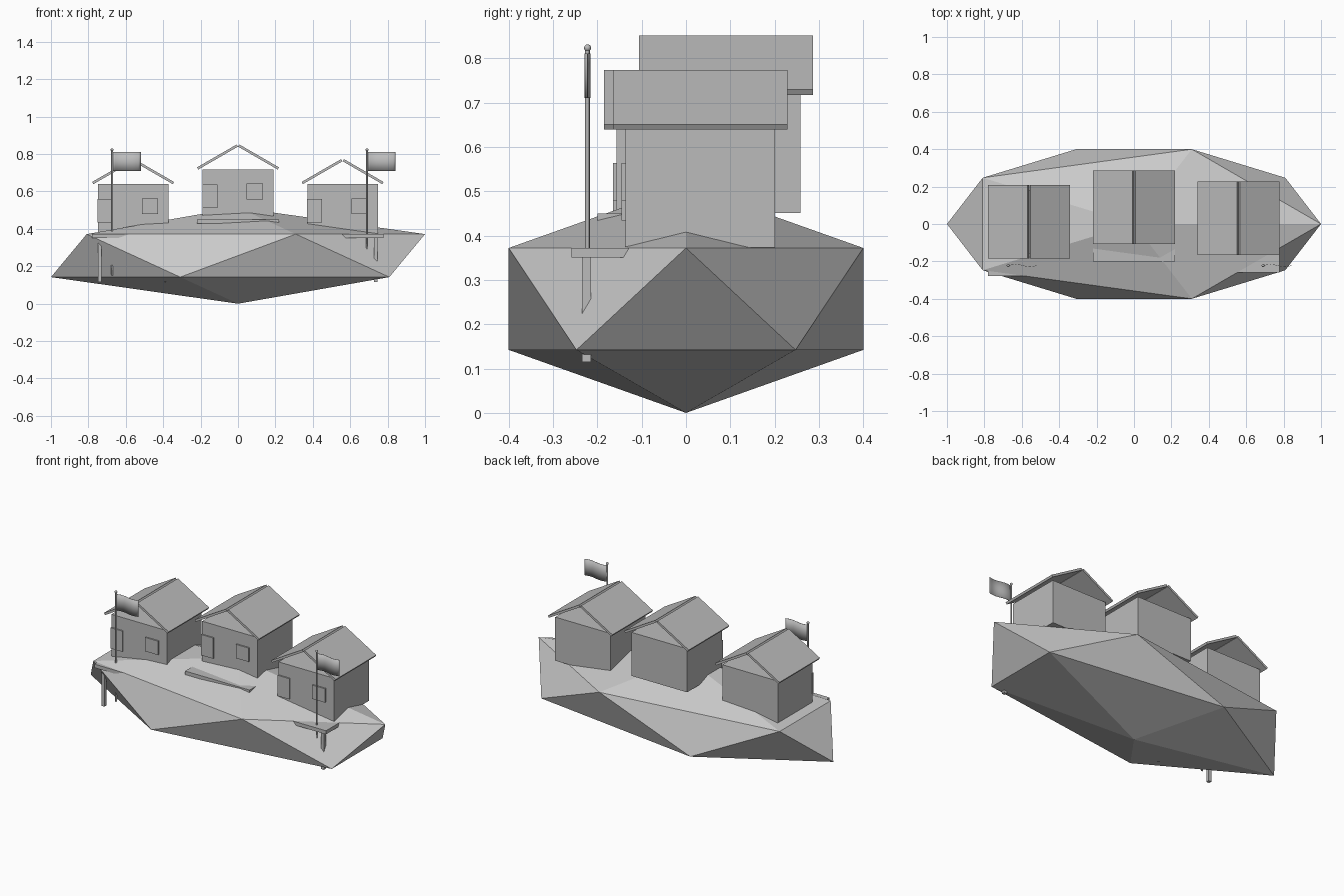
import bpy, bmesh, math
from mathutils import Matrix, Vector

cube = bpy.data.objects.get("Cube")
if cube:
    bpy.data.objects.remove(cube, do_unlink=True)


def material(name, value):
    m = bpy.data.materials.new(name)
    m.use_nodes = True
    colour = (value, value, value, 1)
    m.diffuse_color = colour
    m.node_tree.nodes["Principled BSDF"].inputs["Base Color"].default_value = colour
    return m


LIGHT = material("light_grey", 0.6)
MID = material("mid_grey", 0.5)


def finish(name, bm, mat):
    bmesh.ops.recalc_face_normals(bm, faces=bm.faces)
    mesh = bpy.data.meshes.new(name)
    bm.to_mesh(mesh)
    bm.free()
    mesh.materials.append(mat)
    ob = bpy.data.objects.new(name, mesh)
    bpy.context.collection.objects.link(ob)
    return ob


def box(name, centre, size, tilt=0):
    bm = bmesh.new()
    place = (Matrix.Translation(centre) @ Matrix.Rotation(tilt, 4, 'Y')
             @ Matrix.Diagonal((*size, 1)))
    bmesh.ops.create_cube(bm, size=1, matrix=place)
    return finish(name, bm, MID)


# Island: a stretched icosahedron
bm = bmesh.new()
bmesh.ops.create_icosphere(bm, subdivisions=1, radius=1)
bmesh.ops.scale(bm, vec=(1.118, 0.47, 0.257), verts=bm.verts)
bmesh.ops.translate(bm, vec=(0, 0, 0.259), verts=bm.verts)
low = min(v.co.z for v in bm.verts)
bmesh.ops.translate(bm, vec=(0, 0, -low), verts=bm.verts)
finish("island", bm, LIGHT)


# House with open gables, a front deck and two deck posts
def house(side, x, y, z):
    def part(name, centre, size, tilt=0):
        box(f"{side}_{name}", Vector(centre) + Vector((x, y, z)), size, tilt)

    part("walls", (0, 0, 0.506), (0.377, 0.337, 0.267))
    for label, s in (("left", 1), ("right", -1)):
        part(f"roof_{label}", (s * 0.110, 0, 0.706), (0.244, 0.393, 0.0135),
             s * math.radians(30))
        part(f"deck_post_{label}", (s * 0.178, -0.256, 0.234), (0.02, 0.02, 0.238))
    part("door", (-0.149, -0.171, 0.497), (0.08, 0.012, 0.127))
    part("window", (0.09, -0.171, 0.521), (0.087, 0.012, 0.085))
    part("deck", (0, -0.225, 0.361), (0.438, 0.13, 0.022))


house("left", 0.559, 0.032, 0)
house("middle", 0, 0.09, 0.078)
house("right", -0.561, 0.012, 0)


# Flagpole with a ball on top and a waving flag
def flagpole(side, x, y=-0.222):
    bm = bmesh.new()
    bmesh.ops.create_cone(bm, cap_ends=True, segments=12, radius1=0.0055,
                          radius2=0.0055, depth=0.67,
                          matrix=Matrix.Translation((x, y, 0.485)))
    bmesh.ops.create_uvsphere(bm, u_segments=12, v_segments=8, radius=0.008,
                              matrix=Matrix.Translation((x, y, 0.823)))
    pole = finish(f"{side}_flagpole", bm, MID)

    bm = bmesh.new()
    bmesh.ops.create_grid(bm, x_segments=12, y_segments=2, size=0.5)
    for v in bm.verts:
        u, h = v.co.x + 0.5, v.co.y
        wave = 0.006 * math.sin(u * 2 * math.pi)
        v.co = (x + 0.003 + 0.15 * u, y + wave, 0.76 + 0.1 * h)
    flag = finish(f"{side}_flag", bm, MID)
    solid = flag.modifiers.new("thickness", 'SOLIDIFY')
    solid.thickness = 0.002
    solid.offset = 0

    for ob in (pole, flag):
        bpy.ops.object.select_all(action='DESELECT')
        ob.select_set(True)
        bpy.context.view_layer.objects.active = ob
        bpy.ops.object.shade_smooth_by_angle()


flagpole("left", 0.69)
flagpole("right", -0.673)
